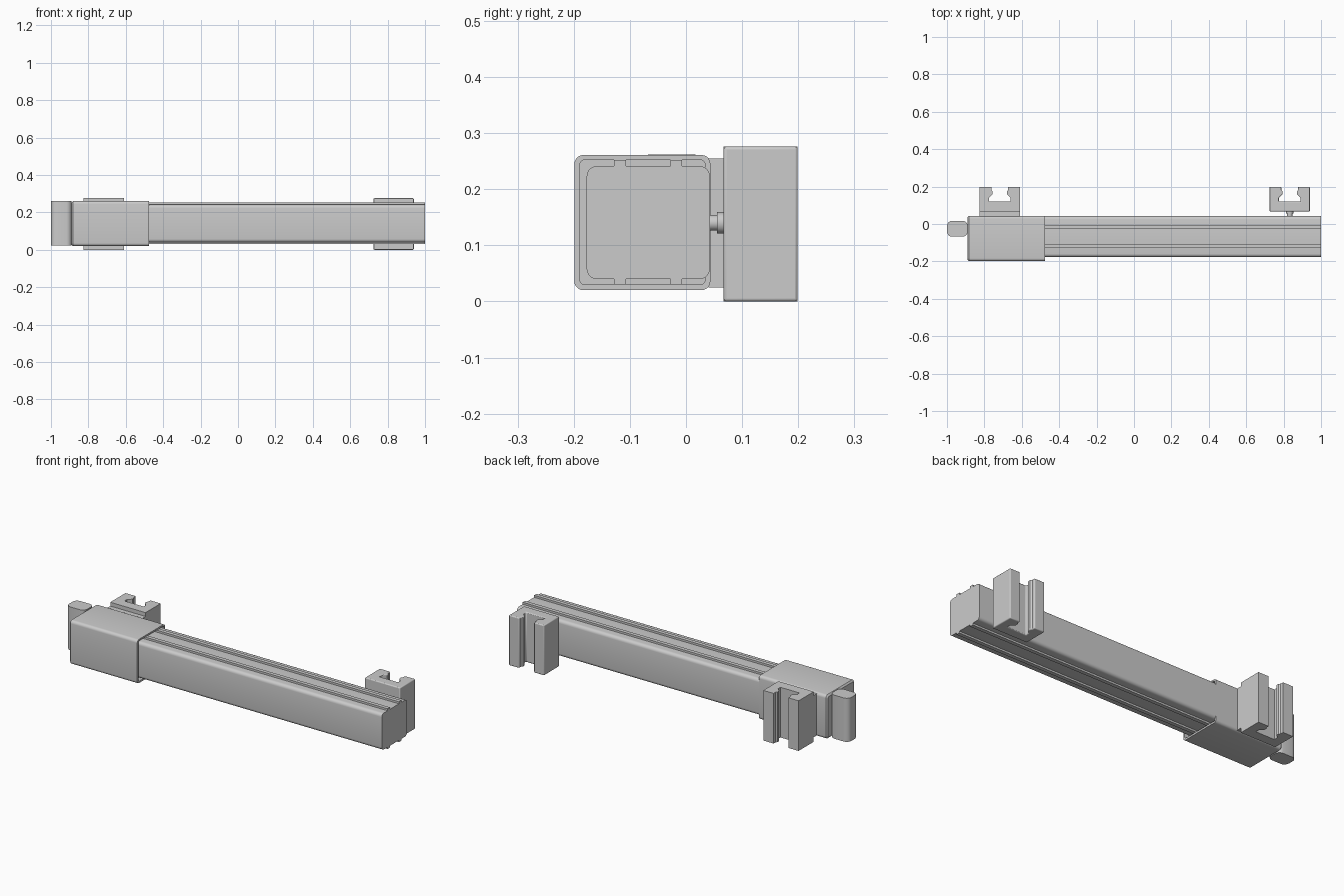
import bpy, bmesh, math
from mathutils import Vector

if "Cube" in bpy.data.objects:
    bpy.data.objects.remove(bpy.data.objects["Cube"])


def round_rect(u0, u1, v0, v1, r, n=5):
    pts = []
    for i, (cu, cv) in enumerate([(u1 - r, v1 - r), (u0 + r, v1 - r),
                                  (u0 + r, v0 + r), (u1 - r, v0 + r)]):
        for k in range(n + 1):
            a = math.pi / 2 * (i + k / n)
            pts.append((cu + r * math.cos(a), cv + r * math.sin(a)))
    return pts


def place(axis, uv, w):
    return Vector((w, *uv)) if axis == 'X' else Vector((*uv, w))


def finish(name, bm, bevel=0):
    bmesh.ops.recalc_face_normals(bm, faces=bm.faces)
    me = bpy.data.meshes.new(name)
    bm.to_mesh(me)
    bm.free()
    ob = bpy.data.objects.new(name, me)
    bpy.context.collection.objects.link(ob)
    if bevel:
        m = ob.modifiers.new("soft_edges", 'BEVEL')
        m.width, m.segments, m.limit_method = bevel, 3, 'ANGLE'
        m.angle_limit = math.radians(50)
    bpy.ops.object.select_all(action='DESELECT')
    bpy.context.view_layer.objects.active = ob
    ob.select_set(True)
    bpy.ops.object.shade_smooth_by_angle(angle=math.radians(35))
    return ob


def loft(name, axis, rings, bevel=0):
    """Skin matching outlines [(points, position)] and cap both ends."""
    bm = bmesh.new()
    vs = [[bm.verts.new(place(axis, p, w)) for p in pts] for pts, w in rings]
    n = len(vs[0])
    for a, b in zip(vs, vs[1:]):
        for i in range(n):
            j = (i + 1) % n
            bm.faces.new((a[i], a[j], b[j], b[i]))
    bm.faces.new(vs[0])
    bm.faces.new(vs[-1])
    return finish(name, bm, bevel)


# Rail body: rounded section with two thin strips on top and bottom
loft("rail", 'X', [(round_rect(-0.177, 0.0425, 0.04, 0.241, 0.018), x)
                   for x in (-0.87, 1.0)])
for side, z0, z1 in (("top", 0.235, 0.252), ("bottom", 0.03, 0.045)):
    for tag, y0, y1 in (("front", -0.128, -0.107), ("back", -0.028, -0.007)):
        loft(f"{side}_{tag}_strip", 'X',
             [([(y0, z0), (y1, z0), (y1, z1), (y0, z1)], x) for x in (-0.87, 1.0)])

# End sleeve: chamfered closed end, hollow toward the rail
outer = (-0.199, 0.0435, 0.02, 0.261)
small = round_rect(-0.191, 0.0355, 0.028, 0.253, 0.012)
full = round_rect(*outer, 0.016)
bore = round_rect(-0.189, 0.034, 0.03, 0.252, 0.008)
loft("sleeve", 'X', [(small, -0.89), (full, -0.882), (full, -0.475),
                     (bore, -0.475), (bore, -0.86)])

# Upright end grip
loft("end_grip", 'Z', [(round_rect(-1.0, -0.889, -0.068, 0.017, 0.028), z)
                       for z in (0.022, 0.262)])

# Slotted clamps: half outline of the channel, mirrored
half = [(0.1075, 0.067), (0.1075, 0.199), (0.045, 0.199), (0.045, 0.182),
        (0.038, 0.174), (0.038, 0.16), (0.058, 0.14), (0.058, 0.12)]
for name, cx, bevel in (("left_clamp", -0.7175, 0), ("right_clamp", 0.8325, 0.005)):
    outline = [(cx + x, y) for x, y in half] + [(cx - x, y) for x, y in reversed(half)]
    loft(name, 'Z', [(outline, 0.0), (outline, 0.276)], bevel)

# Mounting plate behind the left clamp
loft("left_mount_plate", 'Z',
     [([(-0.825, 0.04), (-0.61, 0.04), (-0.61, 0.068), (-0.825, 0.068)], z)
      for z in (0.025, 0.255)])

# Stepped pivot pin behind the right clamp
for name, r, y0, y1 in (("pin_shaft", 0.014, 0.04, 0.07), ("pin_collar", 0.019, 0.055, 0.069)):
    bm = bmesh.new()
    bmesh.ops.create_cone(bm, cap_ends=True, segments=32, radius1=r, radius2=r, depth=y1 - y0)
    for v in bm.verts:
        x, y, z = v.co
        v.co = (0.8325 + x, (y0 + y1) / 2 + z, 0.14 + y)
    finish(name, bm)
